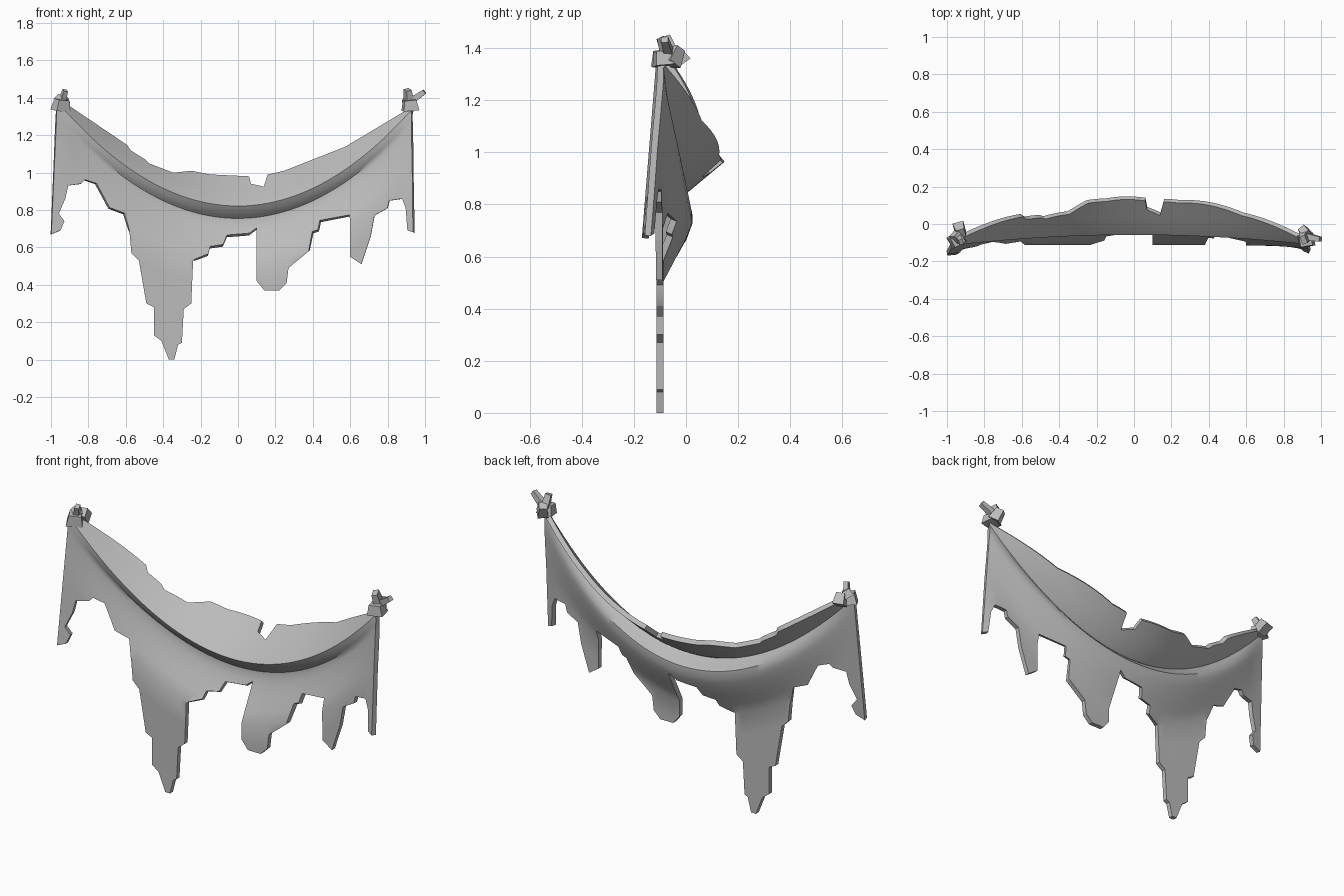
import bpy, bmesh, math
from mathutils import Vector, Euler

cube = bpy.data.objects.get("Cube")
if cube:
    bpy.data.objects.remove(cube, do_unlink=True)


def make_material(name, color):
    mat = bpy.data.materials.new(name)
    mat.use_nodes = True
    mat.diffuse_color = color
    mat.node_tree.nodes["Principled BSDF"].inputs["Base Color"].default_value = color
    return mat


cloth_grey = make_material("cloth grey", (0.5, 0.5, 0.5, 1))


def add_object(name, bm):
    mesh = bpy.data.meshes.new(name)
    bm.to_mesh(mesh)
    bm.free()
    obj = bpy.data.objects.new(name, mesh)
    bpy.context.collection.objects.link(obj)
    mesh.materials.append(cloth_grey)
    return obj


# Torn outline of the drape, in hundredths (x, z)
top_edge = [(93, 134), (58, 113), (25, 100), (16, 98), (14, 91.5), (7, 93), (6, 97),
            (-15, 98), (-25, 100), (-35, 99), (-48, 104), (-50, 106), (-58, 111),
            (-60, 114), (-91, 135), (-97, 136)]
torn_hem = [(-100, 67), (-95, 69), (-93, 74), (-96, 78), (-92.5, 86), (-91, 93), (-84, 94),
            (-82, 96), (-76, 94), (-69, 81), (-61, 78), (-58, 68), (-57, 57), (-53, 53),
            (-49, 30), (-45, 28), (-45, 13), (-41, 10), (-37, 0), (-34, 0), (-32, 8),
            (-30, 9), (-29, 27), (-25, 30), (-24, 53), (-16, 56), (-15, 60), (-8, 61),
            (-6, 66), (6, 67), (10, 70), (10, 42), (14, 37), (22, 37), (26, 41), (27, 49),
            (38, 58), (40, 68), (43, 69), (44, 74), (60, 77), (60, 55), (66, 51), (68, 57),
            (71, 66), (73, 77), (80, 81), (81, 85), (88, 86), (90, 81), (91, 69), (94, 68)]

HALF = 0.95


def crease_height(x):
    """Height of the sagging fold line."""
    return 0.82 + 0.53 * (x / HALF) ** 2


# Depth of the back bulge against the drop below the fold
bulge = [(0, 0.055), (0.025, 0.075), (0.06, 0.112), (0.09, 0.112), (0.15, 0.09), (0.32, 0), (9, 0)]


def cloth_depth(x, drop):
    sag = max(0, 1 - (x / HALF) ** 2)
    side = min(1, abs(x) / HALF) ** 8
    if drop < 0:
        return -0.1 + bulge[0][1] * sag - drop * (0.8 + 0.4 * sag)
    for (d0, b0), (d1, b1) in zip(bulge, bulge[1:]):
        if drop <= d1:
            depth = b0 + (b1 - b0) * (drop - d0) / (d1 - d0)
            break
    return -0.1 + depth * sag - 0.05 * side * drop / 0.65


def slice_mesh(bm, point, normal):
    bmesh.ops.bisect_plane(bm, geom=bm.verts[:] + bm.edges[:] + bm.faces[:], dist=1e-5,
                           plane_co=point, plane_no=normal)


# Drape: cut the flat outline into a grid that follows the fold, then bend it
bm = bmesh.new()
bm.faces.new([bm.verts.new((x / 100, 0, z / 100)) for x, z in top_edge + torn_hem])
for i in range(-24, 25):
    slice_mesh(bm, (i * 0.04 + 0.003, 0, 0), (1, 0, 0))
for v in bm.verts:
    v.co.z -= crease_height(v.co.x)
for drop in (-0.08, -0.02, 0, 0.02, 0.04, 0.06, 0.09, 0.12, 0.15, 0.2, 0.26, 0.32, 0.45, 0.6):
    slice_mesh(bm, (0, 0, -drop), (0, 0, 1))
for v in bm.verts:
    v.co.y = cloth_depth(v.co.x, -v.co.z)
    v.co.z += crease_height(v.co.x)
bmesh.ops.recalc_face_normals(bm, faces=bm.faces[:])
drape = add_object("torn_drape", bm)
solid = drape.modifiers.new("thickness", "SOLIDIFY")
solid.thickness = 0.026
solid.offset = 0

bpy.ops.object.select_all(action="DESELECT")
bpy.context.view_layer.objects.active = drape
drape.select_set(True)
bpy.ops.object.modifier_apply(modifier=solid.name)
bpy.ops.object.shade_smooth_by_angle(angle=math.radians(40))


# Knots: faceted lumps of bunched cloth, each a tapered and turned block
def add_lump(bm, place, size, turn, taper=0.75):
    rotation = Euler([math.radians(a) for a in turn]).to_matrix()
    for v in bmesh.ops.create_cube(bm, size=1)["verts"]:
        narrow = taper if v.co.z > 0 else 1
        local = Vector((v.co.x * size[0] * narrow, v.co.y * size[1] * narrow, v.co.z * size[2]))
        v.co = rotation @ local + Vector(place)


knots = {
    "right_knot": [((-0.945, -0.085, 1.36), (0.085, 0.07, 0.06), (8, 5, 30)),
                   ((-0.93, -0.035, 1.365), (0.06, 0.07, 0.06), (35, 0, 15)),
                   ((-0.945, -0.07, 1.39), (0.05, 0.06, 0.04), (20, 25, 50)),
                   ((-0.932, -0.085, 1.41), (0.03, 0.04, 0.065), (25, 8, 20))],
    "left_knot": [((0.92, -0.09, 1.36), (0.085, 0.07, 0.055), (5, -5, 10)),
                  ((0.915, -0.045, 1.37), (0.055, 0.06, 0.07), (-30, 0, 40)),
                  ((0.91, -0.075, 1.41), (0.04, 0.06, 0.07), (15, -12, 20)),
                  ((0.965, -0.075, 1.41), (0.035, 0.035, 0.08), (10, 55, 0))],
}
for name, lumps in knots.items():
    bm = bmesh.new()
    for place, size, turn in lumps:
        add_lump(bm, place, size, turn)
    add_object(name, bm)
